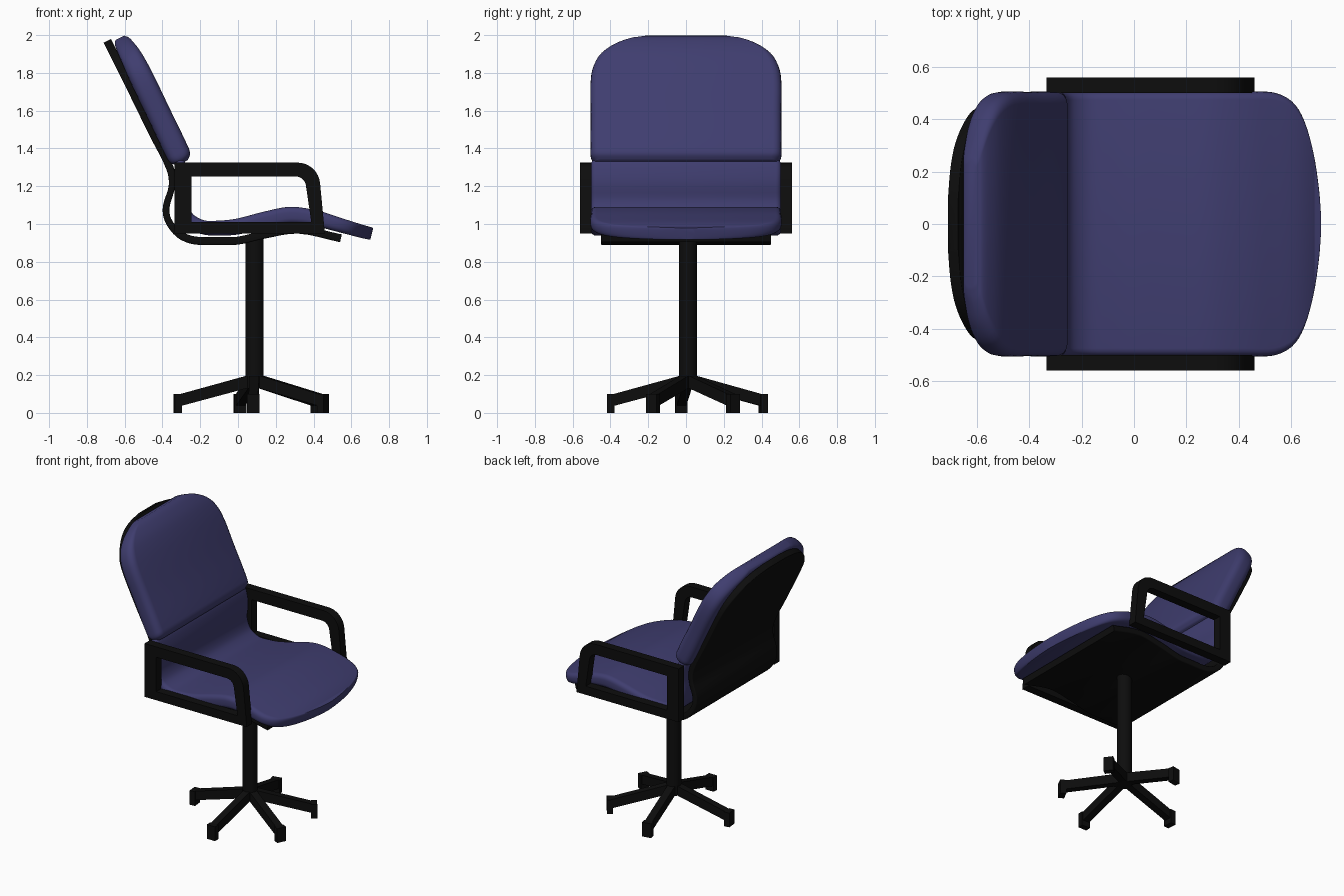
import bpy, bmesh, math
from mathutils import Vector

if "Cube" in bpy.data.objects:
    bpy.data.objects.remove(bpy.data.objects["Cube"])


def material(name, rgb):
    m = bpy.data.materials.new(name)
    m.diffuse_color = (*rgb, 1)
    m.use_nodes = True
    m.node_tree.nodes["Principled BSDF"].inputs["Base Color"].default_value = m.diffuse_color
    return m


BLUE = material("indigo fabric", (0.050, 0.047, 0.160))
BLACK = material("black plastic", (0.004, 0.004, 0.004))


def finish(bm, name, mat, angle=40):
    bmesh.ops.recalc_face_normals(bm, faces=bm.faces)
    me = bpy.data.meshes.new(name)
    bm.to_mesh(me)
    bm.free()
    me.materials.append(mat)
    ob = bpy.data.objects.new(name, me)
    bpy.context.collection.objects.link(ob)
    bpy.ops.object.select_all(action='DESELECT')
    ob.select_set(True)
    bpy.context.view_layer.objects.active = ob
    bpy.ops.object.shade_smooth_by_angle(angle=math.radians(angle))
    return ob


def smooth_path(pts, steps):
    """Hermite curve through (x, z, half width, half thickness) points."""
    p = [Vector(q) for q in pts]
    t = [0]
    for a, b in zip(p, p[1:]):
        t.append(t[-1] + (b - a).length)
    n = len(p)
    tan = []
    for i in range(n):
        a, b = max(i - 1, 0), min(i + 1, n - 1)
        tan.append((p[b] - p[a]) / (t[b] - t[a]))
    out = []
    for i in range(n - 1):
        d = t[i + 1] - t[i]
        for k in range(steps):
            u = k / steps
            out.append(p[i] * (2*u**3 - 3*u**2 + 1) + tan[i] * d * (u**3 - 2*u**2 + u)
                       + p[i + 1] * (3*u**2 - 2*u**3) + tan[i + 1] * d * (u**3 - u**2))
    return out + [p[-1]]


def loft(name, pts, mat, radius, steps=4, angle=40):
    """Sweep a rounded rectangle along a path in the side plane."""
    path = smooth_path(pts, steps)
    bm = bmesh.new()
    rings = []
    for i, (x, z, w, h) in enumerate(path):
        a, b = path[max(i - 1, 0)], path[min(i + 1, len(path) - 1)]
        d = Vector((b[0] - a[0], b[1] - a[1])).normalized()
        nx, nz = -d.y, d.x
        r = min(radius, w * 0.95, h * 0.95)
        ring = []
        for c in range(4):
            sy, sn = ((1, 1), (-1, 1), (-1, -1), (1, -1))[c]
            for k in range(5):
                f = math.radians(90 * c + 22.5 * k)
                y = sy * (w - r) + r * math.cos(f)
                n = sn * (h - r) + r * math.sin(f)
                ring.append(bm.verts.new((x + nx * n, y, z + nz * n)))
        rings.append(ring)
    for a, b in zip(rings, rings[1:]):
        for j in range(20):
            k = (j + 1) % 20
            bm.faces.new((a[j], a[k], b[k], b[j]))
    bm.faces.new(rings[0])
    bm.faces.new(rings[-1])
    return finish(bm, name, mat, angle)


# backrest cushion, bottom to rounded top
loft("back_cushion", [
    (-.293, 1.325, .48, .03), (-.303, 1.345, .500, .055), (-.318, 1.375, .505, .063),
    (-.415, 1.577, .505, .063), (-.513, 1.780, .502, .063), (-.560, 1.875, .465, .058),
    (-.595, 1.935, .390, .050), (-.617, 1.970, .300, .040), (-.625, 1.986, .24, .025)],
    BLUE, 0.045)

# lumbar and seat cushion, one continuous pad
loft("seat_cushion", [
    (-.312, 1.345, .49, .02), (-.305, 1.31, .505, .03), (-.292, 1.22, .505, .033),
    (-.300, 1.12, .505, .033), (-.268, 1.03, .505, .037), (-.19, .984, .505, .037),
    (-.10, .978, .505, .040), (0, .987, .505, .042), (.15, 1.022, .505, .045),
    (.28, 1.046, .505, .045), (.42, 1.028, .505, .042), (.53, .997, .503, .038),
    (.60, .977, .470, .036), (.645, .964, .400, .035), (.68, .955, .280, .034),
    (.70, .950, .150, .033), (.708, .948, .05, .032)],
    BLUE, 0.03)

# bent shell behind the back and under the seat
loft("shell", [
    (-.692, 1.970, .10, .022), (-.682, 1.950, .22, .022), (-.665, 1.915, .31, .022),
    (-.635, 1.855, .385, .022), (-.600, 1.785, .435, .022), (-.555, 1.695, .45, .022),
    (-.455, 1.490, .45, .022), (-.358, 1.290, .45, .020), (-.350, 1.20, .45, .017),
    (-.380, 1.090, .45, .018), (-.370, 1.020, .45, .018), (-.310, .945, .45, .020),
    (-.230, .913, .45, .021), (-.10, .910, .45, .021), (0, .912, .45, .021),
    (.14, .944, .45, .021), (.32, .970, .45, .021), (.545, .924, .45, .021)],
    BLACK, 0.008)


# armrest loops
def corner(cx, cz, r, a0, a1, n=8):
    return [(cx + r * math.cos(math.radians(a0 + (a1 - a0) * i / n)),
             cz + r * math.sin(math.radians(a0 + (a1 - a0) * i / n))) for i in range(n + 1)]


outer = [(-.335, .95), (-.335, 1.325)] + corner(.315, 1.205, .12, 90, 6) + [(.46, .95)]
inner = [(-.245, 1.01), (-.245, 1.252)] + corner(.305, 1.197, .055, 90, 6) + [(.388, 1.01)]
for side, sgn in (("left", -1), ("right", 1)):
    bm = bmesh.new()
    loops = [[bm.verts.new((x, sgn * y, z)) for x, z in prof]
             for prof, y in ((outer, .5), (inner, .5), (inner, .56), (outer, .56))]
    for a, b in zip(loops, loops[1:] + loops[:1]):
        for j in range(len(a)):
            k = (j + 1) % len(a)
            bm.faces.new((a[j], a[k], b[k], b[j]))
    finish(bm, "armrest_" + side, BLACK, 30)

# column
CX, CY = .088, .01
bm = bmesh.new()
bmesh.ops.create_cone(bm, cap_ends=True, segments=32, radius1=.048, radius2=.048, depth=.80)
bmesh.ops.translate(bm, verts=bm.verts, vec=(CX, CY, .53))
finish(bm, "column", BLACK)


# five sloping legs with block feet
def wedge(bm, a, r0, r1, w, z0, z1):
    """Box along direction a; z0 and z1 are (bottom, top) at each end."""
    d, s = Vector((math.cos(a), math.sin(a), 0)), Vector((-math.sin(a), math.cos(a), 0))
    ends = []
    for r, (lo, hi) in ((r0, z0), (r1, z1)):
        ends.append([bm.verts.new(Vector((CX, CY, z)) + d * r + s * q)
                     for q, z in ((-w, lo), (w, lo), (w, hi), (-w, hi))])
    for j in range(4):
        k = (j + 1) % 4
        bm.faces.new((ends[0][j], ends[0][k], ends[1][k], ends[1][j]))
    bm.faces.new(ends[0])
    bm.faces.new(ends[1])


for i, deg in enumerate((185, 269, 333, 36, 101)):
    bm = bmesh.new()
    wedge(bm, math.radians(deg), 0, .40, .025, (.142, .208), (.035, .098))
    wedge(bm, math.radians(deg), .388, .427, .032, (0, .10), (0, .10))
    finish(bm, "base_leg_%d" % (i + 1), BLACK, 30)
